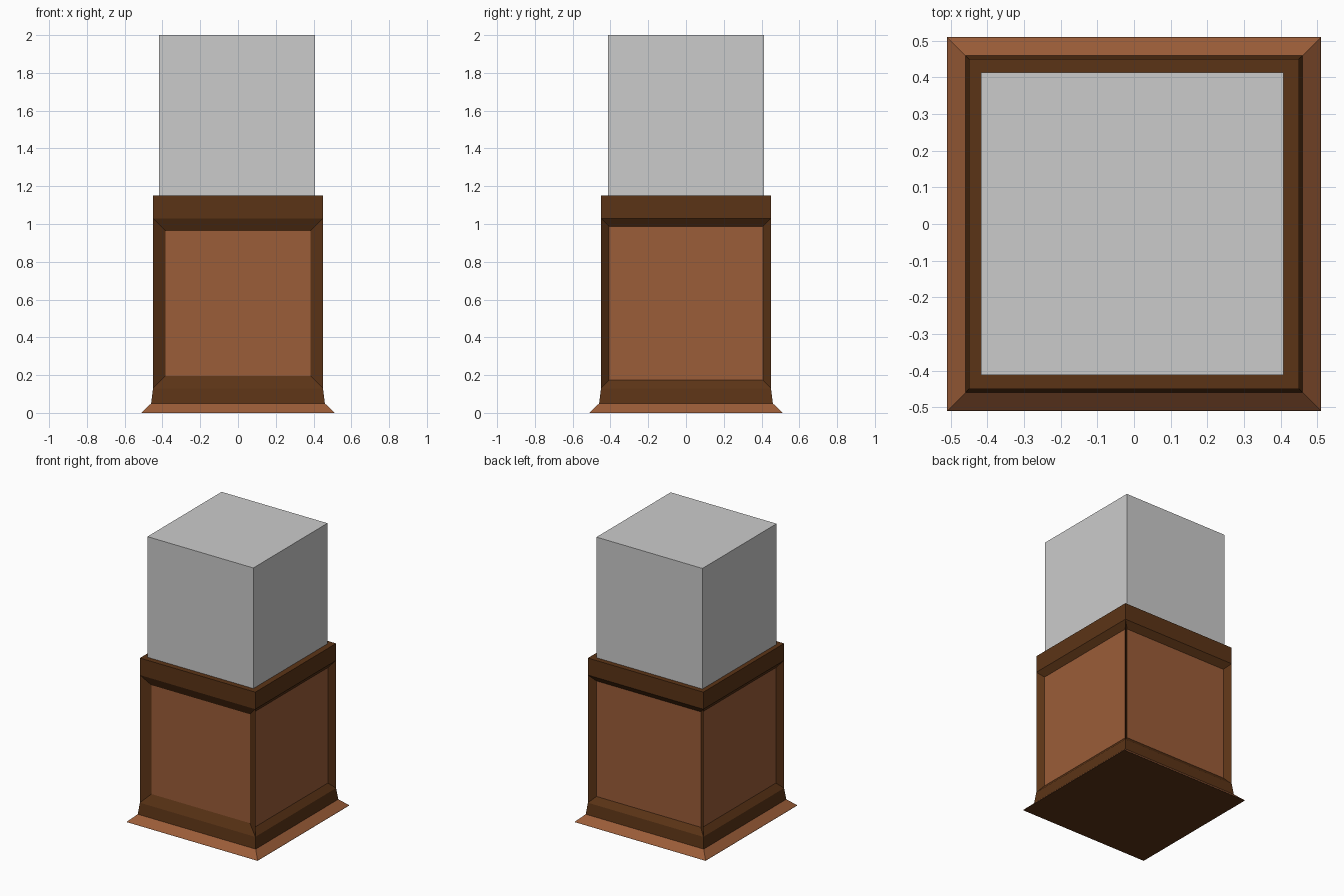
import bpy, bmesh

if "Cube" in bpy.data.objects:
    bpy.data.objects.remove(bpy.data.objects["Cube"])


def material(name, rgb):
    m = bpy.data.materials.new(name)
    m.diffuse_color = (*rgb, 1)
    m.use_nodes = True
    m.node_tree.nodes["Principled BSDF"].inputs["Base Color"].default_value = m.diffuse_color
    return m


light_wood = material("light_wood", (0.33, 0.11, 0.04))
dark_wood = material("dark_wood", (0.105, 0.034, 0.008))


def square_loft(profile, cap_bottom, cap_top):
    """Stack square rings of (half width, height); returns bmesh and side faces per level."""
    bm = bmesh.new()
    rings = [[bm.verts.new((sx * h, sy * h, z))
              for sx, sy in ((-1, -1), (1, -1), (1, 1), (-1, 1))]
             for h, z in profile]
    levels = []
    for a, b in zip(rings, rings[1:]):
        levels.append([bm.faces.new((a[i], a[(i + 1) % 4], b[(i + 1) % 4], b[i]))
                       for i in range(4)])
    if cap_bottom:
        bm.faces.new(rings[0][::-1]).material_index = 1
    if cap_top:
        bm.faces.new(rings[-1])
    bm.normal_update()
    return bm, levels


def finish(bm, name, mats=()):
    me = bpy.data.meshes.new(name)
    bm.to_mesh(me)
    bm.free()
    for m in mats:
        me.materials.append(m)
    ob = bpy.data.objects.new(name, me)
    bpy.context.collection.objects.link(ob)
    return ob


# Flared foot moulding, dark underneath
bm, _ = square_loft([(0.51, 0), (0.508, 0.005), (0.46, 0.05)], True, False)
finish(bm, "foot_moulding", (light_wood, dark_wood))

# Pedestal body with a sunken panel on each side; the front frame is wider
bm, levels = square_loft([(0.46, 0.05), (0.45, 0.13), (0.45, 1.03), (0.45, 1.15)],
                         False, True)
for i, face in enumerate(levels[1]):
    bmesh.ops.inset_individual(bm, faces=[face], thickness=0.066 if i == 0 else 0.043,
                               depth=-0.034, use_even_offset=True)
    face.material_index = 1
finish(bm, "pedestal_body", (dark_wood, light_wood))

# Display case cover
bm = bmesh.new()
bmesh.ops.create_cube(bm, size=1)
cover = finish(bm, "case_cover")
cover.scale = (0.826, 0.826, 0.85)
cover.location = (-0.005, 0.001, 1.575)
